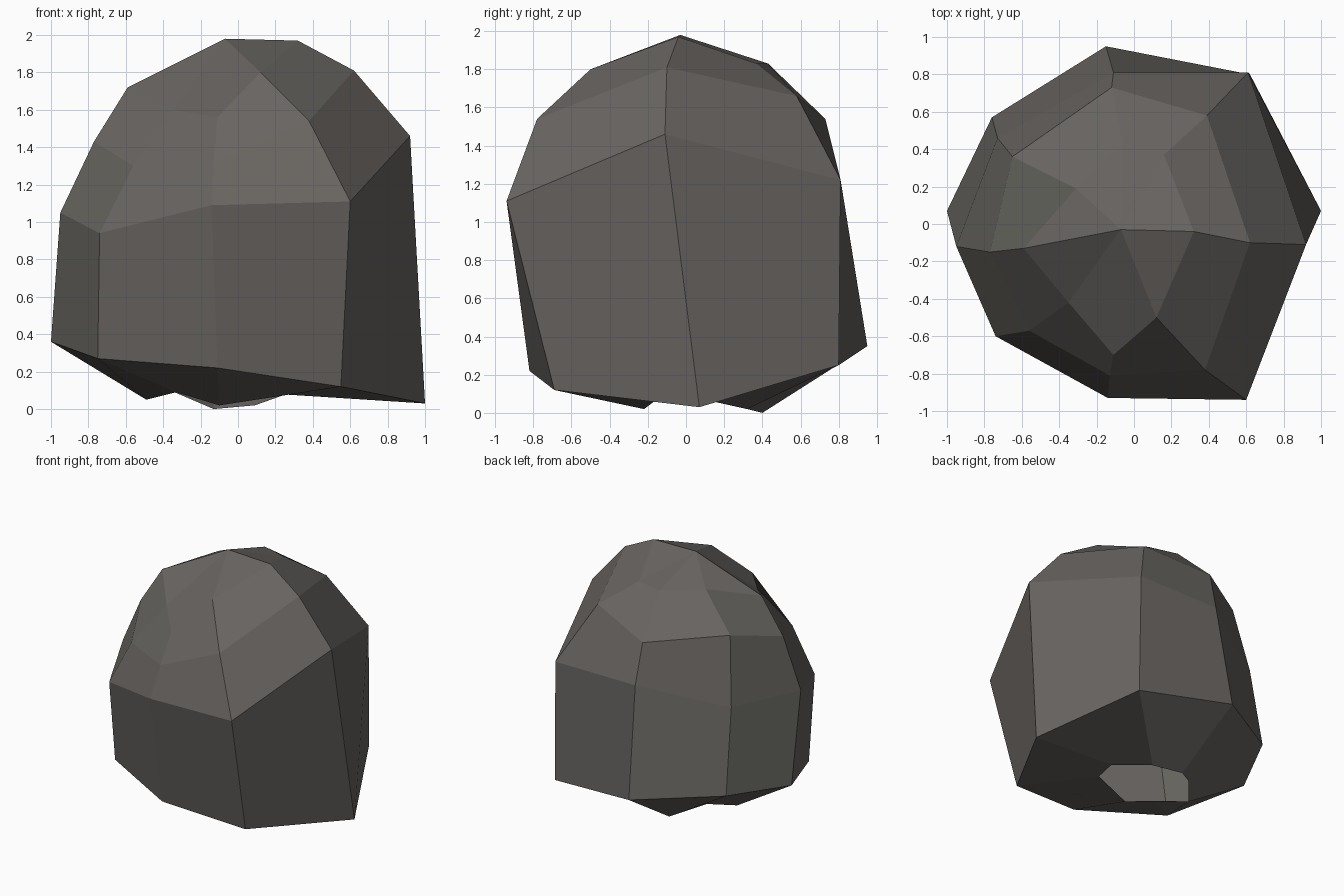
import bpy, bmesh

# Eight-sided boulder: each ring runs anticlockwise from the -x side
hole_rim = [(-.49, .04, .05), (-.33, -.17, .09), (-.10, -.22, .02), (.22, -.14, .08),
            (.26, .05, .08), (.09, .32, .02), (-.13, .40, 0), (-.34, .22, .09)]
foot = [(-1, .07, .36), (-.75, -.51, .27), (-.11, -.82, .22), (.55, -.69, .12),
        (1, .07, .03), (.62, .80, .25), (-.15, .95, .35), (-.76, .57, .40)]
shoulder = [(-.95, -.12, 1.05), (-.74, -.60, .94), (-.14, -.93, 1.09), (.60, -.94, 1.11),
            (.92, -.11, 1.46), (.61, .81, 1.22), (-.11, .81, 1.22), (-.73, .46, 1.07)]
upper = [(-.77, -.15, 1.43), (-.56, -.57, 1.30), (-.13, -.81, 1.32), (.38, -.78, 1.54),
         (.62, -.10, 1.81), (.39, .58, 1.66), (-.12, .73, 1.54), (-.65, .36, 1.60)]
crown = [(-.59, -.13, 1.72), (-.35, -.42, 1.60), (-.11, -.70, 1.56), (.12, -.50, 1.80),
         (.32, -.04, 1.97), (.16, .37, 1.83), (-.06, .43, 1.83), (-.31, .19, 1.82)]
apex = (-.07, -.03, 1.98)


def material(name, colour):
    m = bpy.data.materials.new(name)
    m.diffuse_color = (*colour, 1)
    return m


# Bridge the rings, close the top, leave the underside open
bm = bmesh.new()
rings = [[bm.verts.new(p) for p in r] for r in (hole_rim, foot, shoulder, upper, crown)]
for low, high in zip(rings, rings[1:]):
    for i in range(8):
        j = (i + 1) % 8
        bm.faces.new((low[i], low[j], high[j], high[i]))
top = bm.verts.new(apex)
for i in range(8):
    bm.faces.new((rings[-1][i], rings[-1][(i + 1) % 8], top))

# Slightly greener stone on the faces turned to the left
bm.normal_update()
for f in bm.faces:
    f.smooth = False
    f.material_index = 1 if f.normal.x < -0.6 else 0

mesh = bpy.data.meshes.new("boulder")
bm.to_mesh(mesh)
bm.free()
mesh.materials.append(material("warm grey stone", (.138, .128, .119)))
mesh.materials.append(material("olive grey stone", (.134, .131, .116)))
bpy.context.collection.objects.link(bpy.data.objects.new("boulder", mesh))
